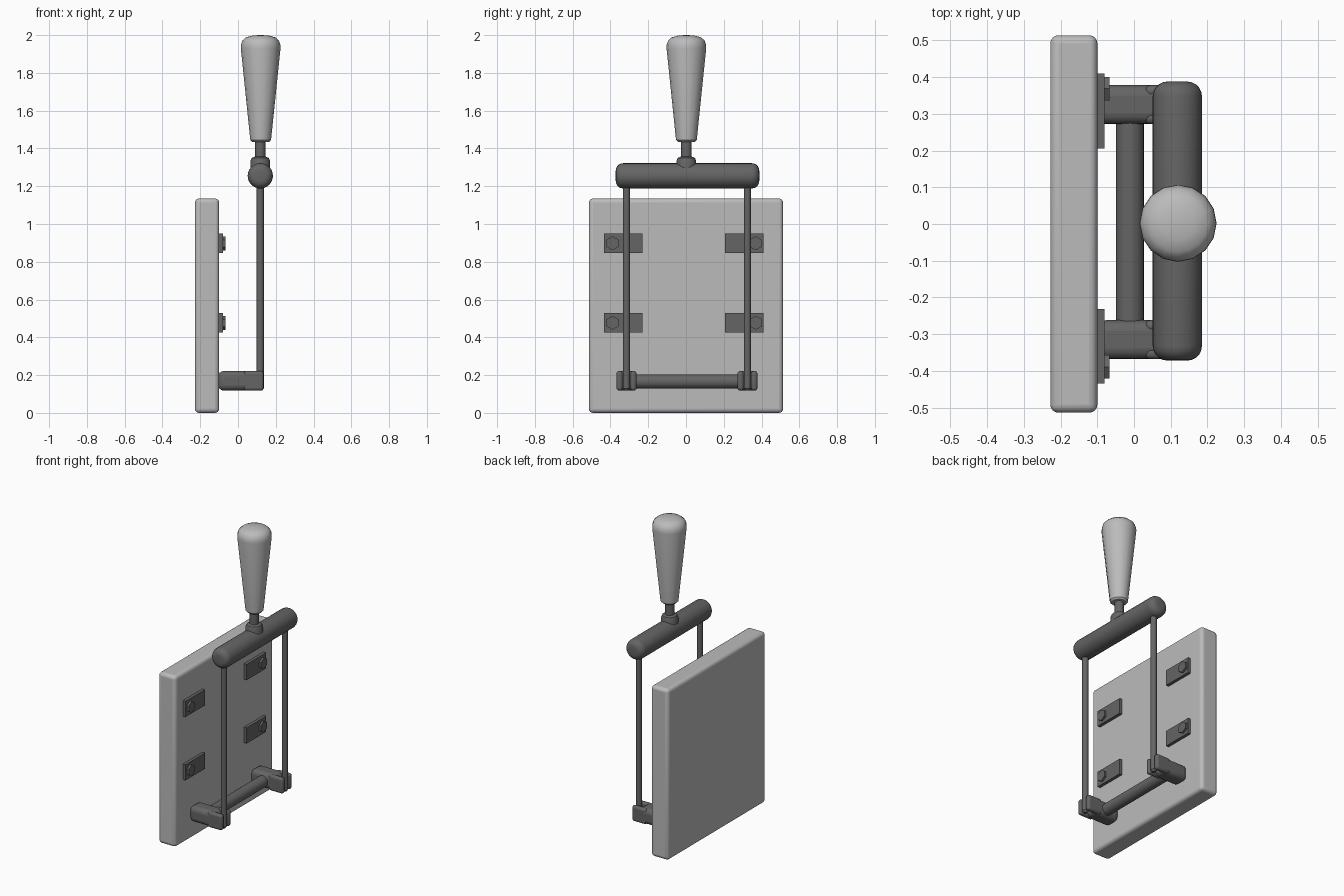
import bpy, bmesh, math
from mathutils import Matrix

if "Cube" in bpy.data.objects:
    bpy.data.objects.remove(bpy.data.objects["Cube"])


def material(name, v):
    m = bpy.data.materials.new(name)
    m.diffuse_color = (v, v, v, 1)
    m.use_nodes = True
    m.node_tree.nodes["Principled BSDF"].inputs["Base Color"].default_value = m.diffuse_color
    return m


light = material("light grey", 0.5)
dark = material("dark grey metal", 0.13)


def finish(name, bm, mat, smooth=True, bevel=0, segs=4):
    bmesh.ops.recalc_face_normals(bm, faces=bm.faces)
    me = bpy.data.meshes.new(name)
    bm.to_mesh(me)
    bm.free()
    me.materials.append(mat)
    ob = bpy.data.objects.new(name, me)
    bpy.context.collection.objects.link(ob)
    if bevel:
        mod = ob.modifiers.new("bevel", 'BEVEL')
        mod.width, mod.segments = bevel, segs
        mod.limit_method = 'ANGLE'
        mod.angle_limit = math.radians(40)
    if smooth:
        bpy.context.view_layer.objects.active = ob
        ob.select_set(True)
        bpy.ops.object.shade_smooth_by_angle(angle=math.radians(35))
        ob.select_set(False)
    return ob


def box(name, lo, hi, mat, bevel=0, segs=4):
    bm = bmesh.new()
    bmesh.ops.create_cube(bm, size=1)
    for v in bm.verts:
        v.co = [(a + b) / 2 + c * (b - a) for a, b, c in zip(lo, hi, v.co)]
    return finish(name, bm, mat, bevel > 0, bevel, segs)


def lathe(name, profile, loc, mat, axis='Z', sides=24, smooth=True):
    """Closed solid from (radius, height) rings along the given axis."""
    bm = bmesh.new()
    rings = [[bm.verts.new((r * math.cos(2 * math.pi * i / sides),
                            r * math.sin(2 * math.pi * i / sides), h))
              for i in range(sides)] for r, h in profile]
    for a, b in zip(rings, rings[1:]):
        for i in range(sides):
            j = (i + 1) % sides
            bm.faces.new((a[i], a[j], b[j], b[i]))
    bm.faces.new(rings[0])
    bm.faces.new(rings[-1])
    rot = {'Z': Matrix(), 'Y': Matrix.Rotation(-math.pi / 2, 4, 'X'),
           'X': Matrix.Rotation(math.pi / 2, 4, 'Y')}[axis]
    bmesh.ops.transform(bm, matrix=Matrix.Translation(loc) @ rot, verts=bm.verts)
    return finish(name, bm, mat, smooth)


# Back board with softened edges
box("back_board", (-0.228, -0.514, 0), (-0.1, 0.514, 1.135), light, 0.022)

# Four fixing plates with hexagonal bolts
for z in (0.898, 0.477):
    for py, by in ((-0.333, -0.389), (0.308, 0.369)):
        box("fixing_plate", (-0.105, py - 0.102, z - 0.052),
            (-0.08, py + 0.102, z + 0.052), dark)
        lathe("hex_bolt", [(0.037, 0), (0.037, 0.018)], (-0.085, by, z),
              dark, 'X', 6, False).rotation_euler = (0, 0, 0)

# Hinge arms, forked lugs and upright rods on both sides
for y in (-0.315, 0.325):
    box("hinge_arm", (-0.105, y - 0.053, 0.118), (0.085, y + 0.053, 0.222), dark, 0.03)
    for s in (-1, 1):
        c = y + s * 0.0365
        box("hinge_lug", (0.03, c - 0.0165, 0.118), (0.136, c + 0.0165, 0.222), dark, 0.015)
    lathe("upright_rod", [(0.01, 0.118), (0.019, 0.13), (0.019, 1.23)],
          (0.118, y, 0), dark, sides=16)

# Lower cross bar between the hinge arms
lathe("cross_bar", [(0.038, -0.28), (0.038, 0.3)], (-0.011, 0, 0.166), dark, 'Y')

# Upper bar with rounded ends
R, L, b = 0.067, 0.38, 0.04
arc = [(R - b + b * math.sin(t * math.pi / 10), -L + b - b * math.cos(t * math.pi / 10))
       for t in range(6)]
lathe("upper_bar", arc + [(r, -h) for r, h in reversed(arc)],
      (0.118, 0.008, 1.255), dark, 'Y')

# Collar and stem
lathe("collar", [(0.052, 1.26), (0.052, 1.335), (0.045, 1.35), (0.028, 1.357)],
      (0.118, 0.002, 0), dark)
lathe("stem", [(0.028, 1.33), (0.028, 1.45)], (0.118, 0.002, 0), dark, sides=16)

# Tapered grip with domed top
lathe("grip", [(0.045, 1.435), (0.055, 1.445), (0.105, 1.93), (0.104, 1.95),
               (0.096, 1.972), (0.078, 1.988), (0.045, 1.997), (0.01, 2.0)],
      (0.12, 0.002, 0), light, sides=16)
